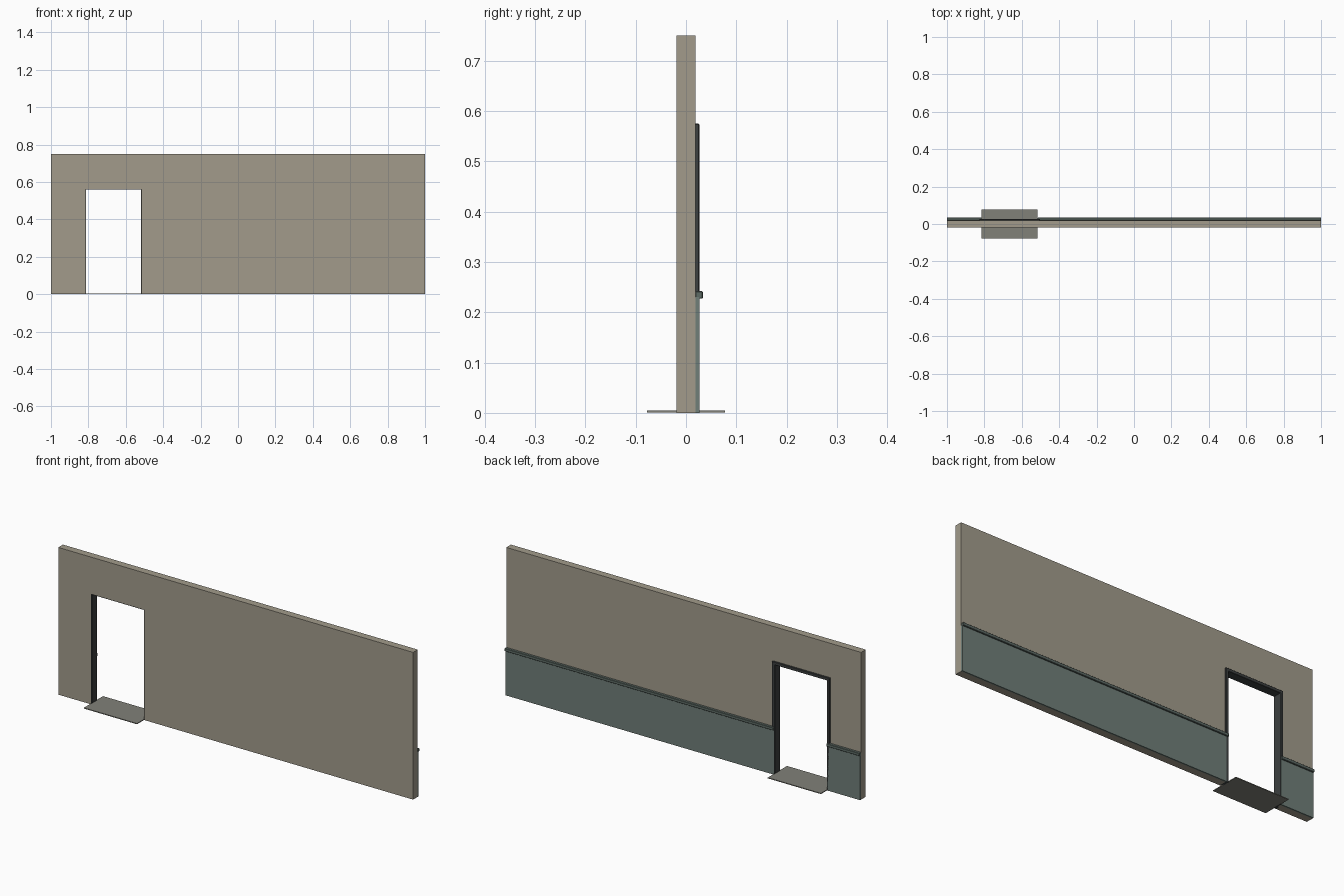
import bpy

if "Cube" in bpy.data.objects:
    bpy.data.objects.remove(bpy.data.objects["Cube"])

# Main dimensions
HALF, T, H = 1.0, 0.01875, 0.75          # half length, half thickness, height
DL, DR, DH = -0.815, -0.515, 0.5625      # doorway left, right, height
LIP, OUT = 0.003, 0.0125                 # frame reveal into opening / overlap onto wall
FY = 0.0265                              # face of trim and wainscot


def material(name, rgb):
    m = bpy.data.materials.new(name)
    m.diffuse_color = (*rgb, 1)
    m.use_nodes = True
    m.node_tree.nodes["Principled BSDF"].inputs["Base Color"].default_value = m.diffuse_color
    return m


PLASTER = material("plaster", (0.36, 0.33, 0.26))
PANEL = material("panel_green", (0.16, 0.21, 0.19))
RAIL = material("rail_green", (0.11, 0.145, 0.13))
METAL = material("dark_metal", (0.045, 0.05, 0.05))
STONE = material("threshold_grey", (0.22, 0.22, 0.19))


def box(name, x, y, z, mat, bevel=0):
    """Box from (min, max) ranges on each axis."""
    bpy.ops.mesh.primitive_cube_add(size=1, location=[sum(r) / 2 for r in (x, y, z)])
    o = bpy.context.object
    o.name = name
    o.scale = [r[1] - r[0] for r in (x, y, z)]
    bpy.ops.object.transform_apply(location=False, rotation=False, scale=True)
    o.data.materials.append(mat)
    if bevel:
        b = o.modifiers.new("bevel", 'BEVEL')
        b.width, b.segments = bevel, 1
    return o


# Wall sections around the doorway
box("wall_left", (-HALF, DL), (-T, T), (0, H), PLASTER)
box("wall_right", (DR, HALF), (-T, T), (0, H), PLASTER)
box("wall_header", (DL, DR), (-T, T), (DH, H), PLASTER)

# Wainscot and cap rail on the back face, either side of the door
for side, x in (("left", (-HALF, DL)), ("right", (DR, HALF))):
    box("wainscot_" + side, x, (T, FY), (0, 0.23), PANEL)
    box("cap_rail_" + side, x, (T, 0.0335), (0.227, 0.242), RAIL, 0.0015)

# Door frame lining the opening and standing proud at the back
fy = (-T + 0.0003, FY)
box("jamb_left", (DL - OUT, DL + LIP), fy, (0, DH + OUT), METAL, 0.0015)
box("jamb_right", (DR - LIP, DR + OUT), fy, (0, DH + OUT), METAL, 0.0015)
box("frame_head", (DL - OUT, DR + OUT), fy, (DH - LIP, DH + OUT), METAL, 0.0015)

# Threshold plate
box("threshold", (DL, DR), (-0.0775, 0.0775), (0.001, 0.005), STONE)
